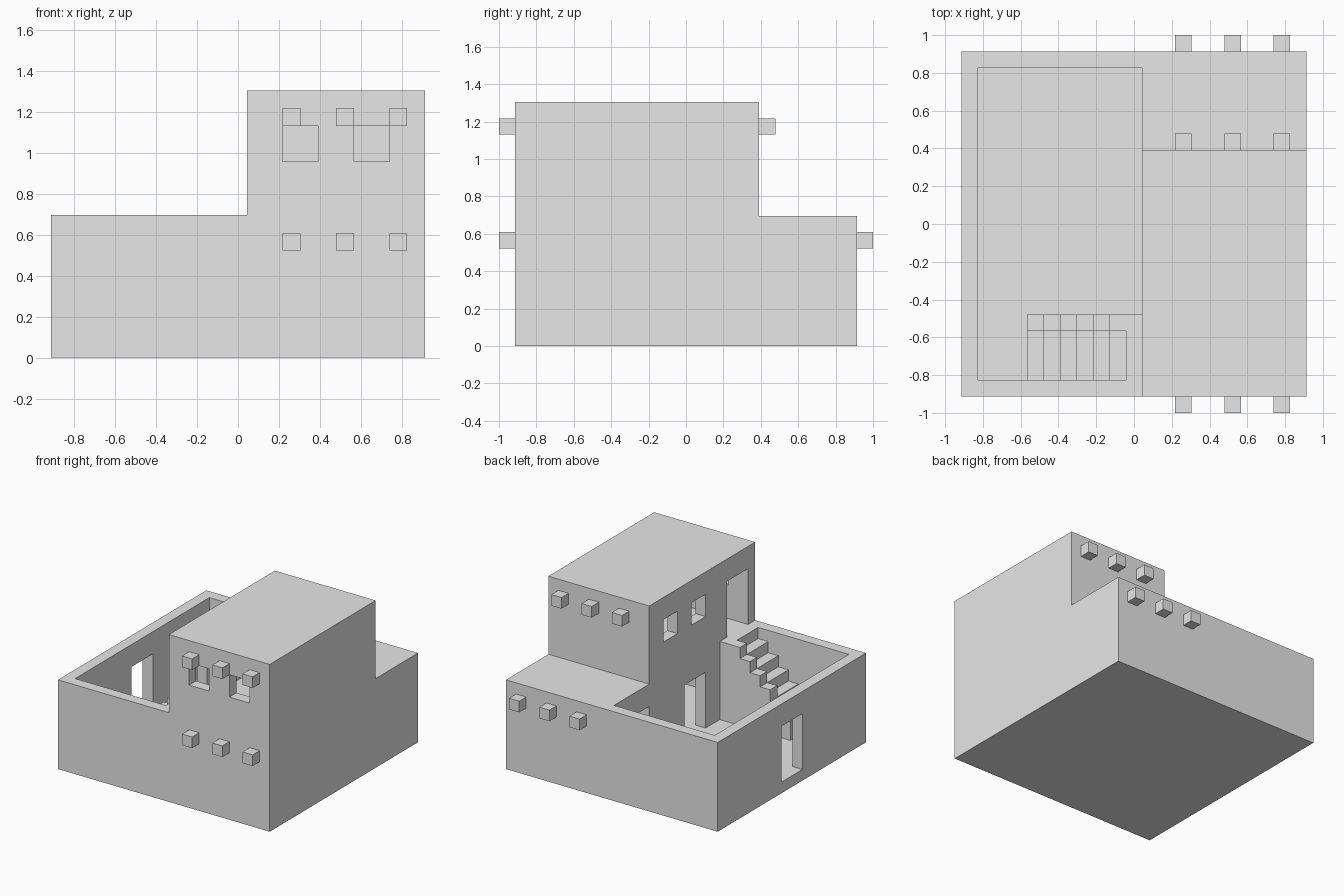
import bpy, bmesh
from mathutils import Vector

cube = bpy.data.objects.get("Cube")
if cube:
    bpy.data.objects.remove(cube, do_unlink=True)

U = 2 / 23  # one building block

clay = bpy.data.materials.new("plain_grey")
clay.use_nodes = True
clay.diffuse_color = (0.8, 0.8, 0.8, 1)
bsdf = next(n for n in clay.node_tree.nodes if n.type == 'BSDF_PRINCIPLED')
bsdf.inputs["Base Color"].default_value = (0.8, 0.8, 0.8, 1)


def finish(name, bm):
    bmesh.ops.recalc_face_normals(bm, faces=bm.faces)
    mesh = bpy.data.meshes.new(name)
    bm.to_mesh(mesh)
    bm.free()
    mesh.materials.append(clay)
    obj = bpy.data.objects.new(name, mesh)
    bpy.context.collection.objects.link(obj)
    return obj


def box(name, xs, ys, zs):
    """Box from ranges given in blocks."""
    bm = bmesh.new()
    bmesh.ops.create_cube(bm, size=1)
    for v in bm.verts:
        v.co = Vector([(r[0] if c < 0 else r[1]) * U
                       for c, r in zip(v.co, (xs, ys, zs))])
    return finish(name, bm)


def prism(name, profile, ys):
    """Extrude an x-z profile along y."""
    bm = bmesh.new()
    face = bm.faces.new([bm.verts.new((x * U, ys[0] * U, z * U)) for x, z in profile])
    new = bmesh.ops.extrude_face_region(bm, geom=[face])["geom"]
    bmesh.ops.translate(bm, vec=(0, (ys[1] - ys[0]) * U, 0),
                        verts=[g for g in new if isinstance(g, bmesh.types.BMVert)])
    return finish(name, bm)


def combine(target, tool, operation='DIFFERENCE'):
    """Apply a boolean and drop the tool object."""
    tool.hide_render = True
    mod = target.modifiers.new("join", 'BOOLEAN')
    mod.operation, mod.solver, mod.object = operation, 'EXACT', tool
    bpy.context.view_layer.update()
    deps = bpy.context.evaluated_depsgraph_get()
    mesh = bpy.data.meshes.new_from_object(target.evaluated_get(deps))
    target.modifiers.clear()
    target.data = mesh
    bpy.data.objects.remove(tool, do_unlink=True)


# Two-storey mass, stepped down at the side and back
house = box("house", (-10.5, 10.5), (-10.5, 10.5), (0, 15))
WALL = 0.5     # courtyard face of the house wall
through = (WALL - 0.5, 2)
hollows = [
    ((-12, WALL), (-12, 12), (8, 16)),          # open side
    ((0, 12), (4.5, 12), (8, 16)),              # back terrace
    ((-9.5, WALL), (-9.5, 9.5), (1, 9)),        # courtyard
    ((1.5, 9.5), (-9.5, 3.5), (1, 7)),          # lower front room
    ((1.5, 9.5), (4.5, 9.5), (1, 7)),           # lower back room
    ((1.5, 9.5), (-9.5, 3.5), (8, 14)),         # upper room
    ((-11, -9), (-1.5, 1.5), (1, 6)),           # gate
    (through, (-3.5, -0.5), (1, 6)),            # lower doors
    (through, (4.5, 7.5), (1, 6)),
    (through, (-9.5, -6.5), (8, 13)),           # upper door
]
hollows += [(through, (y, y + 2), (11, 13)) for y in (-3.5, 0.5)]       # side windows
hollows += [((x, x + 2), (-11, -9), (11, 13)) for x in (2.5, 6.5)]      # front windows
for hollow in hollows:
    combine(house, box("cutter", *hollow))


# Courtyard stairs with a stepped parapet one block higher
def stair_profile(lift):
    pts = [(1, 0.5), (1, 8)]
    for z in range(8, 1 + lift, -1):
        x = z - 8.5 - lift
        pts += [(x, z), (x, z - 1)]
    pts[-1] = (pts[-1][0], 0.5)
    return pts


combine(house, prism("stair_treads", stair_profile(0), (-10, -6)), 'UNION')
combine(house, prism("stair_parapet", stair_profile(1), (-6.5, -5.5)), 'UNION')

# Projecting roof beams
rows = [("front_lower", -11.5, -10.25, 6), ("front_upper", -11.5, -10.25, 13),
        ("back_lower", 10.25, 11.5, 6), ("back_upper", 4.25, 5.5, 13)]
for name, y0, y1, z in rows:
    for i in range(3):
        x = 2.5 + 3 * i
        box(f"{name}_beam_{i + 1}", (x, x + 1), (y0, y1), (z, z + 1))
